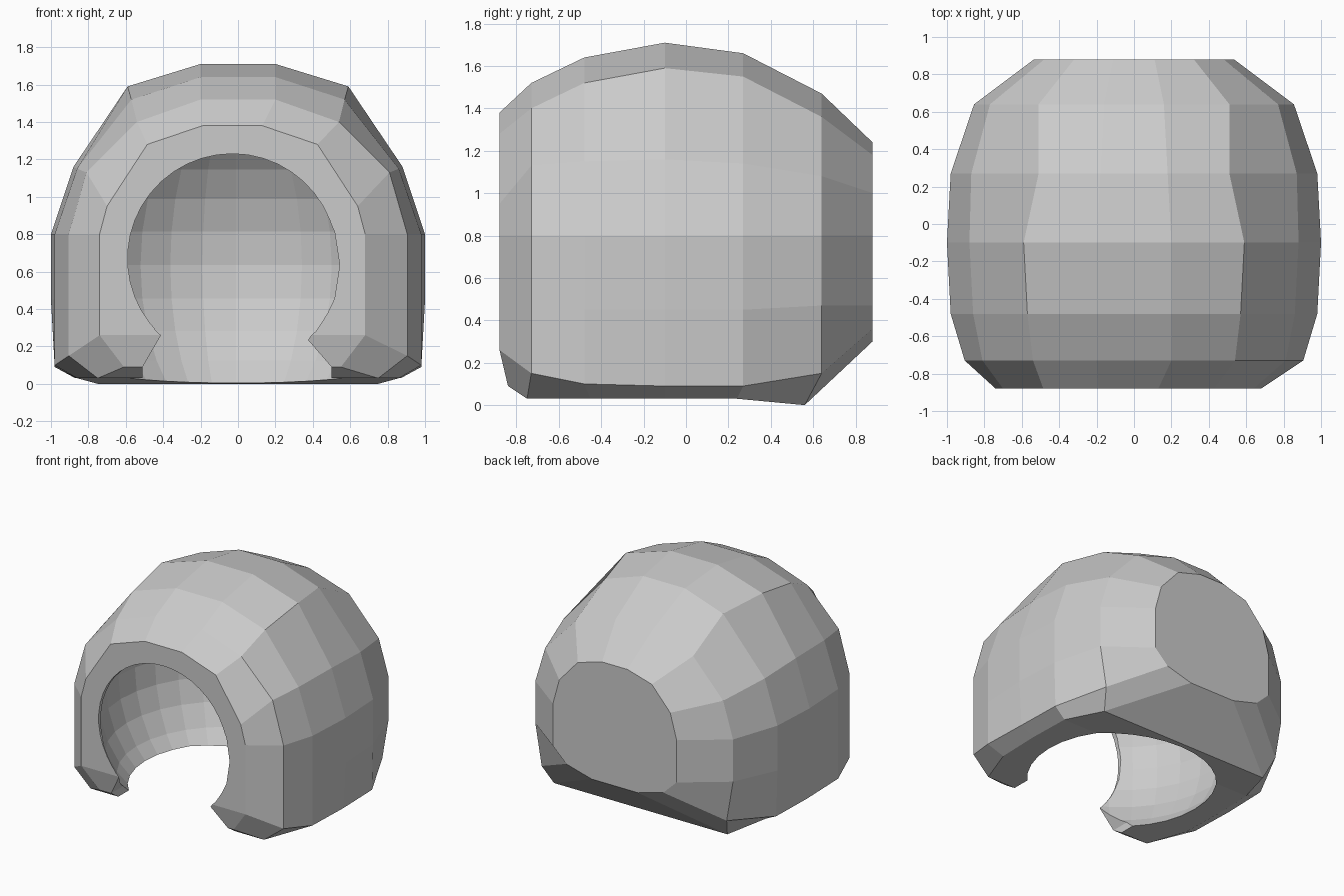
import bpy, bmesh, math
from mathutils import Matrix

if "Cube" in bpy.data.objects:
    bpy.data.objects.remove(bpy.data.objects["Cube"])

def make_object(name, bm):
    bmesh.ops.remove_doubles(bm, verts=bm.verts, dist=1e-5)
    bmesh.ops.recalc_face_normals(bm, faces=bm.faces)
    me = bpy.data.meshes.new(name)
    bm.to_mesh(me)
    bm.free()
    ob = bpy.data.objects.new(name, me)
    bpy.context.collection.objects.link(ob)
    return ob

def bridge(bm, a, b):
    n = len(a)
    for i in range(n):
        bm.faces.new((a[i], a[(i + 1) % n], b[(i + 1) % n], b[i]))

# Dome: half cross-sections from crown to base (y, y of base edge, x shift, profile)
sections = [
    (-.88, -.84, -.03, [(.16, 1.38), (.455, 1.28), (.67, .95), (.71, .8), (.71, .5), (.71, .26), (.58, .09)]),
    (-.73, -.75, 0, [(.2, 1.52), (.54, 1.4), (.81, 1.13), (.905, .8), (.905, .48), (.905, .15), (.75, .03)]),
    (-.48, -.45, 0, [(.2, 1.64), (.57, 1.52), (.86, 1.15), (.98, .8), (.98, .45), (.98, .1), (.86, .03)]),
    (-.10, -.10, 0, [(.2, 1.71), (.59, 1.59), (.88, 1.16), (1, .8), (1, .45), (.98, .09), (.87, .03)]),
    (.27, .24, 0, [(.18, 1.66), (.51, 1.55), (.87, 1.14), (.98, .8), (.98, .45), (.97, .09), (.86, .03)]),
    (.64, .56, 0, [(.16, 1.47), (.51, 1.36), (.77, 1.08), (.855, .8), (.855, .47), (.8, .15), (.75, 0)]),
    (.88, .88, 0, [(.11, 1.24), (.32, 1.18), (.48, 1.0), (.535, .8), (.535, .47), (.42, .36), (.2, .3)]),
]
bm = bmesh.new()
rings = []
for y, yb, dx, prof in sections:
    ys = [y] * 6 + [yb]
    right = [bm.verts.new((x + dx, v, z)) for (x, z), v in zip(prof, ys)]
    left = [bm.verts.new((-x + dx, v, z)) for (x, z), v in zip(prof, ys)]
    rings.append(right + left[::-1])
for a, b in zip(rings, rings[1:]):
    bridge(bm, a, b)
for r in (rings[0], rings[-1]):
    bm.faces.new(r[:6] + r[8:])
    bm.faces.new(r[5:9])
dome = make_object("dome_shell", bm)

# Spherical inner cavity, cut off by the open base
bm = bmesh.new()
bmesh.ops.create_uvsphere(bm, u_segments=32, v_segments=16, radius=.92,
                          matrix=Matrix.Translation((-.01, -.15, .635)))
cavity = make_object("cavity_cutter", bm)

# Arched front opening that flares out again at the feet
outline = []
a0, a1 = math.radians(-47), math.radians(227)
for i in range(33):
    a = a0 + (a1 - a0) * i / 32
    outline.append((-.03 + .56 * math.cos(a), .67 + .56 * math.sin(a)))
outline += [(-.51, .09), (-.51, -.1), (.5, -.1), (.5, .09)]
bm = bmesh.new()
ends = [[bm.verts.new((x, y, z)) for x, z in outline] for y in (-1.1, -.5)]
bridge(bm, *ends)
for e in ends:
    bm.faces.new(e)
opening = make_object("opening_cutter", bm)

for cutter in (cavity, opening):
    m = dome.modifiers.new(cutter.name, 'BOOLEAN')
    m.operation = 'DIFFERENCE'
    m.solver = 'EXACT'
    m.object = cutter
    cutter.hide_render = True
    cutter.hide_set(True)
